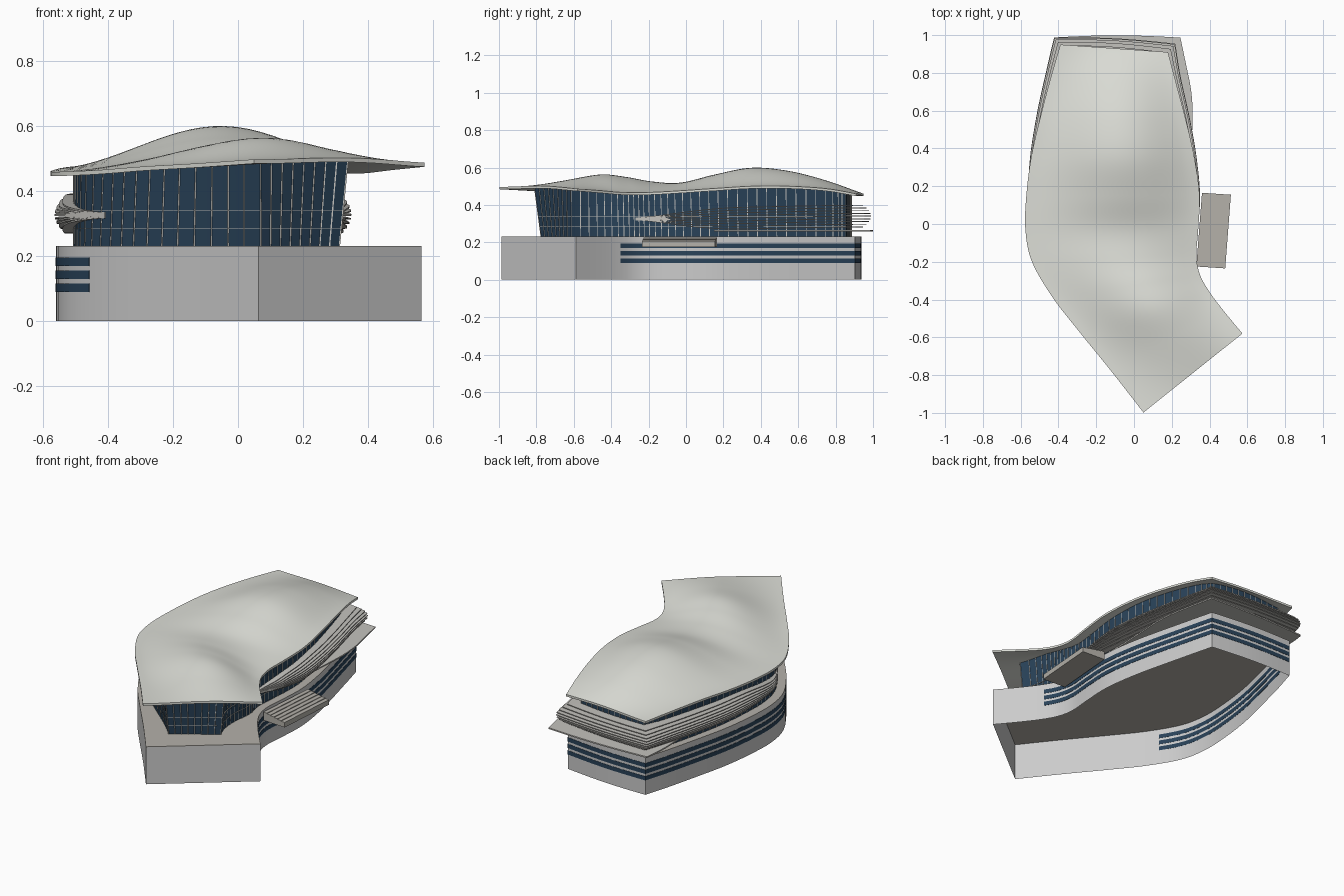
import bpy, bmesh, math
from mathutils import Vector

if "Cube" in bpy.data.objects:
    bpy.data.objects.remove(bpy.data.objects["Cube"])

# Stations front to back: left x, left y, right x, right y, left z, right z, ridge z
STATIONS = [
    (.05, -.998, .574, -.58, .497, .487, .502),
    (-.12, -.78, .475, -.46, .485, .477, .537),
    (-.29, -.57, .40, -.36, .475, .468, .563),
    (-.43, -.39, .35, -.27, .464, .466, .55),
    (-.54, -.20, .33, -.17, .459, .468, .525),
    (-.575, -.03, .34, -.03, .459, .476, .518),
    (-.57, .15, .347, .15, .463, .488, .56),
    (-.545, .35, .32, .35, .47, .50, .597),
    (-.50, .55, .275, .55, .475, .50, .58),
    (-.445, .76, .222, .75, .47, .487, .528),
    (-.39, .95, .18, .91, .46, .46, .467)]
LAST = len(STATIONS) - 1


def lerp(a, b, t):
    return a + (b - a) * t


def fade(x, a, b):
    t = max(0, min(1, (x - a) / (b - a)))
    return t * t * (3 - 2 * t)


def row(s):
    """Catmull-Rom interpolation of the stations."""
    i = min(int(s), LAST - 1)
    t = s - i
    p = [STATIONS[max(0, min(LAST, i + k))] for k in (-1, 0, 1, 2)]
    return [.5 * (2 * b + (c - a) * t + (2 * a - 5 * b + 4 * c - d) * t ** 2
                  + (3 * b - a - 3 * c + d) * t ** 3) for a, b, c, d in zip(*p)]


def roof_point(s, u):
    lx, ly, rx, ry, lz, rz, top = row(s)
    hump = max(0, math.sin(math.pi * u ** 1.17)) ** 1.45
    z = lerp(lz, rz, u) + (top - (lz + rz) / 2) * hump
    return Vector((lerp(lx, rx, u), lerp(ly, ry, u), z))


def side_point(side, s, d):
    """Roof edge moved inward by d; returns plan point, station and cross position."""
    left, right = roof_point(s, 0), roof_point(s, 1)
    width = (right - left).length
    across = (right - left) / width
    across.z = 0
    p = left + across * d if side == 'L' else right - across * d
    push = 1.35 if side == 'R' and d < 0 else 1
    p += Vector((-across.y, across.x, 0)) * -d * push * fade(s, 9, 10)
    u = d / width if side == 'L' else 1 - d / width
    return p, s, u


def outline(dist, start_r, start_l, n=36, closed=True):
    """Right side, back, left side (and front): list of (point, station, roof z)."""
    right = [side_point('R', s, dist('R', s))
             for s in (lerp(start_r, LAST, i / n) for i in range(n + 1))]
    left = [side_point('L', s, dist('L', s))
            for s in (lerp(LAST, start_l, i / n) for i in range(n + 1))]

    def between(a, b, m):
        return [tuple(lerp(p, q, i / m) for p, q in zip(a, b)) for i in range(1, m)]
    back = between(right[-1], left[0], 11)
    bow = .012          # slight outward bow of the rear side
    back = [(p + Vector((0, bow * math.sin(math.pi * (i + 1) / 11), 0)), s, u)
            for i, (p, s, u) in enumerate(back)]
    pts = right + back + left
    if closed:
        pts += between(left[-1], right[0], 8)
    out = []
    for p, s, u in pts:
        seff = s - .3 * fade(s, 9, 10)
        out.append((Vector((p.x, p.y, 0)), s,
                    roof_point(seff, max(0, min(1, u))).z - .006))
    return out


def at(p, z):
    return Vector((p.x, p.y, z))


def material(name, rgb):
    m = bpy.data.materials.new(name)
    m.diffuse_color = (*rgb, 1)
    m.use_nodes = True
    m.node_tree.nodes["Principled BSDF"].inputs["Base Color"].default_value = m.diffuse_color
    return m


def sweep(name, parts, mat=None, caps=True):
    """Bridge successive rings of points into solids, or open tubes without caps."""
    bm = bmesh.new()
    for rings in parts:
        vs = [[bm.verts.new(p) for p in ring] for ring in rings]
        n = len(vs[0])
        for a, b in zip(vs, vs[1:]):
            for i in range(n):
                j = (i + 1) % n
                bm.faces.new((a[i], a[j], b[j], b[i]))
        if caps:
            bm.faces.new(vs[0][::-1])
            bm.faces.new(vs[-1])
    bmesh.ops.recalc_face_normals(bm, faces=bm.faces)
    me = bpy.data.meshes.new(name)
    bm.to_mesh(me)
    bm.free()
    ob = bpy.data.objects.new(name, me)
    bpy.context.collection.objects.link(ob)
    if mat:
        me.materials.append(mat)
    bpy.ops.object.select_all(action='DESELECT')
    ob.select_set(True)
    bpy.context.view_layer.objects.active = ob
    bpy.ops.object.shade_smooth_by_angle(angle=math.radians(30))
    return ob


def strip(outer, inner, zfun, h):
    """Rectangular-section rings following two matching outlines."""
    rings = []
    for (a, s, _), (b, _, _) in zip(outer, inner):
        z = zfun(s)
        rings.append([at(a, z - h), at(a, z + h), at(b, z + h), at(b, z - h)])
    return rings


GLASS = material("blue_glass", (.022, .055, .10))
ROOF = material("roof_shell", (.72, .73, .68))
DECK = material("deck_stone", (.46, .44, .40))
FIN = material("fin_metal", (.55, .54, .51))

# Rolling roof shell
US = [i / 24 for i in range(25)]
rings = []
for i in range(81):
    top = [roof_point(LAST * i / 80, u) for u in US]
    rings.append(top + [p - Vector((0, 0, .013)) for p in reversed(top)])
sweep("roof", [rings], ROOF)


# Podium: walls open underneath, closed by the terrace deck
def podium_dist(extra=0):
    def dist(side, s):
        return (.017 if side == 'L' else .012) - .005 * fade(s, 8, 10) - extra
    return dist


foot = outline(podium_dist(), 0, 0)
sweep("podium_walls", [[[at(p, z) for p, _, _ in foot] for z in (0, .228)]], caps=False)
sweep("terrace_deck", [[[at(p, z) for p, _, _ in foot] for z in (.228, .231)]], DECK)

# Three window bands round the rear of the podium
band_out = outline(podium_dist(.0015), 2.15, 3.35, closed=False)
band_in = outline(podium_dist(-.001), 2.15, 3.35, closed=False)
sweep("podium_window_bands",
      [strip(band_out, band_in, lambda s, z=z: z, .0125) for z in (.102, .142, .182)], GLASS)


# Upper glass hall, leaning outward at the front
def glass_dist(f, extra=0):
    def dist(side, s):
        front = 1 - fade(s, .3, 3.2)
        base = .072 - .012 * fade(s, 5, 9) if side == 'L' else .06
        return base + front * ((.15 if side == 'R' else .06) + .025 * (1 - f)) + extra
    return dist


low = outline(glass_dist(0), .72, .68)
high = outline(glass_dist(1), .65, .58)
sweep("glass_hall", [[[at(p, .23) for p, _, _ in low], [at(p, z) for p, _, z in high]]],
      GLASS, caps=False)

# Vertical mullions and horizontal rails
R = .002
square = [Vector((x, y, 0)) for x, y in ((-R, -R), (R, -R), (R, R), (-R, R))]
sweep("mullions", [[[at(a, .23) + q for q in square], [at(b, z) + q for q in square]]
                   for (a, _, _), (b, _, z) in zip(low, high)], FIN)
rails = []
for z in (.285, .34):
    f = (z - .23) / .24
    loops = [outline(glass_dist(f, e), lerp(.72, .65, f), lerp(.68, .58, f)) for e in (-.002, .004)]
    rails.append(strip(loops[0] + loops[0][:1], loops[1] + loops[1][:1], lambda s, z=z: z, .001))
sweep("glass_rails", rails, FIN)

# Fanning horizontal sun fins, pinched to a point at both ends
fins = []
COUNT = 9
inner = outline(glass_dist(.4, .004), 3.1, 3.4, 50, False)
for k in range(COUNT):
    q = 2 * k / (COUNT - 1) - 1

    def fin_dist(side, s, q=q):
        start = 3.05 if side == 'R' else 3.35
        reach = .057 * fade(s, start, 5) + .036 * fade(s, 5, 10)
        return glass_dist(.4)(side, s) - .002 - reach * (1 - .42 * q * q)

    def fin_z(s, q=q):
        return .325 + .015 * fade(s, 5, 10) + q * (.006 + .052 * fade(s, 3.1, 6.8))
    fins.append(strip(outline(fin_dist, 3.1, 3.4, 50, False), inner, fin_z, .0022))
sweep("sun_fins", fins, FIN)


# Projecting ledge below the fins at the rear
def ledge_dist(side, s):
    if side == 'R':
        return .05 - .125 * fade(s, 6, 9.2) + .015 * fade(s, 9, 10)
    return .055 - .09 * fade(s, 8, 10)


sweep("rear_ledge", [strip(outline(ledge_dist, 6, 8, closed=False),
                           outline(lambda side, s: .065, 6, 8, closed=False),
                           lambda s: .262, .004)], FIN)

# Stepped entrance canopy
a, b = Vector((.36, .165, 0)), Vector((.33, -.225, 0))
c, d = Vector((.513, .155, 0)), Vector((.483, -.235, 0))
steps = []
for i in range(6):
    t0, t1 = i / 6, (i + 1) / 6
    quad = [lerp(a, c, t0), lerp(a, c, t1), lerp(b, d, t1), lerp(b, d, t0)]
    steps.append([[at(p, z) for p in quad] for z in (.175, .226 - .004 * i)])
sweep("entrance_canopy", steps, DECK)
